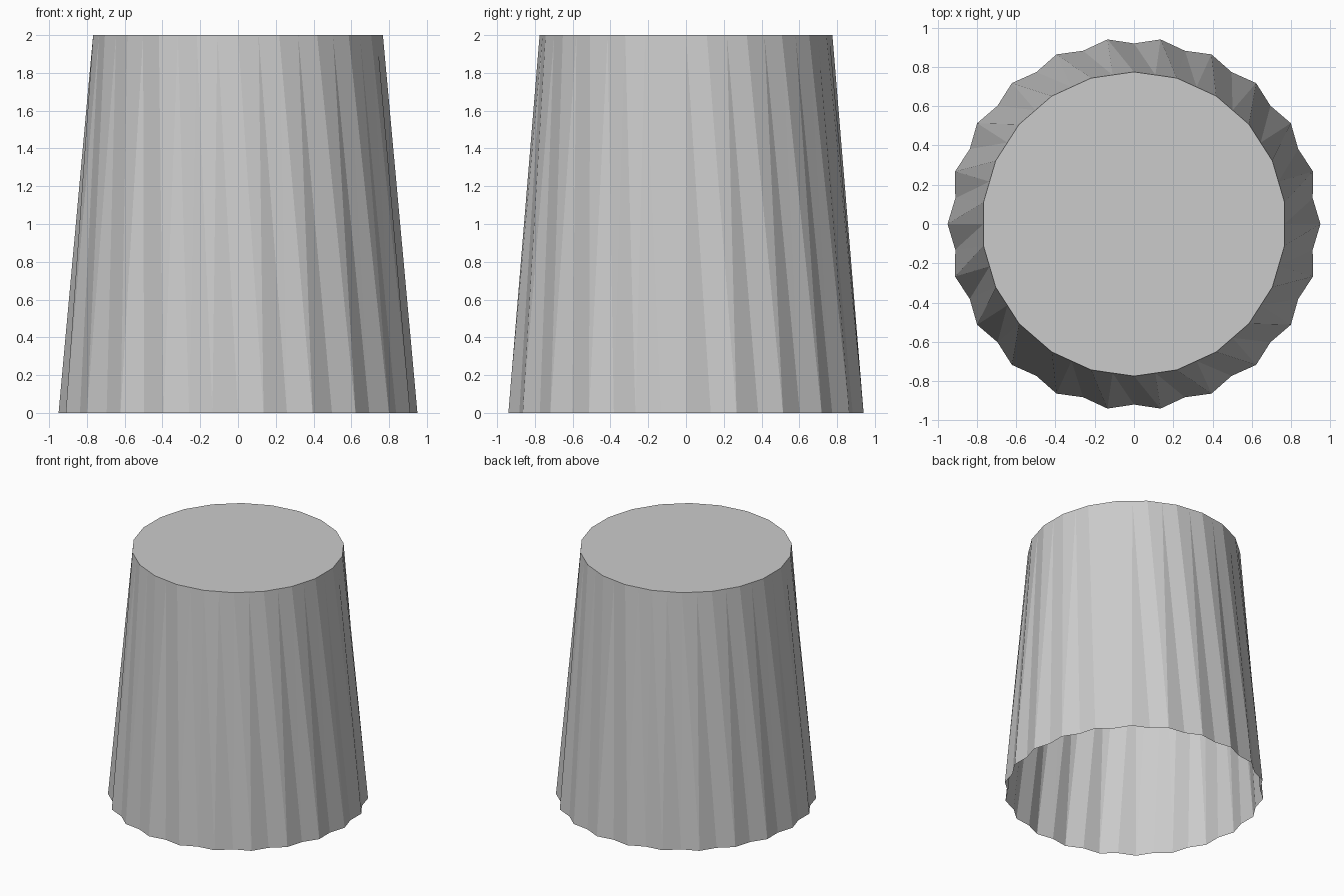
import bpy, bmesh
from math import cos, sin, pi

if "Cube" in bpy.data.objects:
    bpy.data.objects.remove(bpy.data.objects["Cube"])

TEETH = 22
N = TEETH * 2
HEIGHT = 2.0


def ring(bm, z, r_even, r_odd):
    """Ring of vertices alternating between two radii."""
    verts = []
    for i in range(N):
        a = 2 * pi * i / N
        r = r_odd if i % 2 else r_even
        verts.append(bm.verts.new((r * cos(a), r * sin(a), z)))
    return verts


bm = bmesh.new()

# Fluted open rim at the bottom, plain 22-sided polygon at the top
rim = ring(bm, 0, 0.95, 0.92)
top = ring(bm, HEIGHT, 0.775 * cos(pi / TEETH), 0.775)

# Tapered wall, split along consistent diagonals
for i in range(N):
    j = (i + 1) % N
    bm.faces.new((rim[i], rim[j], top[i]))
    bm.faces.new((rim[j], top[j], top[i]))

# Flat closed end
bm.faces.new(top)

mesh = bpy.data.meshes.new("fluted_cup")
bm.to_mesh(mesh)
bm.free()
cup = bpy.data.objects.new("fluted_cup", mesh)
bpy.context.collection.objects.link(cup)
